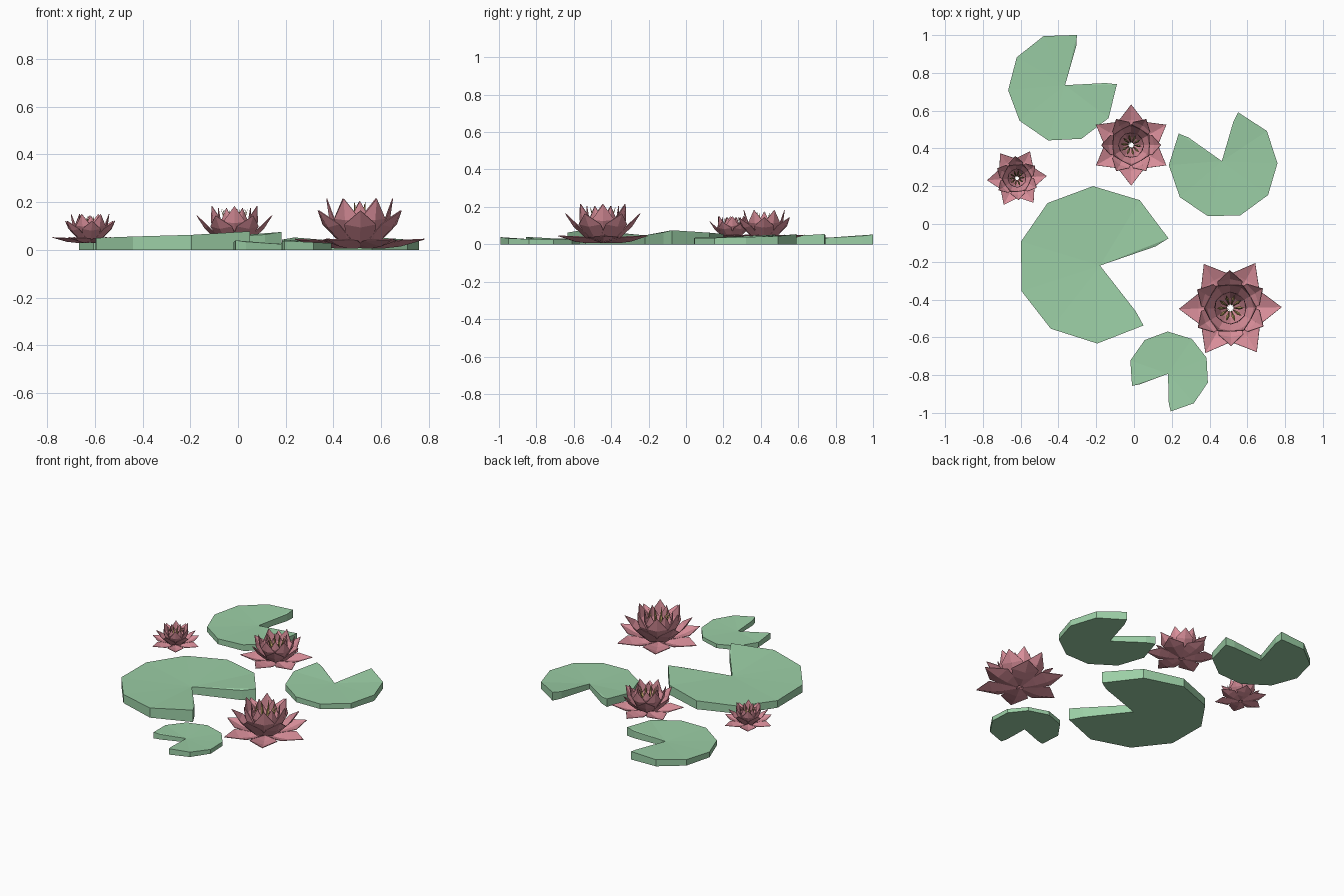
import bpy, bmesh, math
from mathutils import Vector

if "Cube" in bpy.data.objects:
    bpy.data.objects.remove(bpy.data.objects["Cube"])


def material(name, rgb):
    m = bpy.data.materials.new(name)
    m.diffuse_color = (*rgb, 1)
    m.use_nodes = True
    m.node_tree.nodes["Principled BSDF"].inputs["Base Color"].default_value = m.diffuse_color
    return m


GREEN = material("pad green", (0.33, 0.62, 0.38))
PINK = material("petal pink", (0.69, 0.27, 0.32))
GOLD = material("stamen gold", (0.60, 0.43, 0.16))


def finish(bm, name, mat):
    me = bpy.data.meshes.new(name)
    bm.to_mesh(me)
    bm.free()
    me.materials.append(mat)
    ob = bpy.data.objects.new(name, me)
    bpy.context.collection.objects.link(ob)
    return ob


# Lily pad outline: angle, radius, top height (notch lips curl up)
RIM = [(19, .31, .064), (21.7, .39, .075), (58.7, .405, .062), (95, .422, .055),
       (130, .432, .050), (163, .437, .047), (198, .437, .050), (232, .424, .056),
       (268, .413, .063), (306, .392, .078), (308, .306, .066)]


def pad(name, x, y, rot, s):
    bm = bmesh.new()
    pts = [(0, 0, .048)]
    for a, r, z in RIM:
        t = math.radians(a + rot)
        pts.append((r * math.cos(t), r * math.sin(t), z))
    top = [bm.verts.new((x + px * s, y + py * s, pz * s)) for px, py, pz in pts]
    low = [bm.verts.new((v.co.x, v.co.y, 0)) for v in top]
    n = len(top)
    for i in range(1, n - 1):
        bm.faces.new((top[0], top[i], top[i + 1]))
        bm.faces.new((low[0], low[i + 1], low[i]))
    for i in range(n):
        j = (i + 1) % n
        bm.faces.new((top[i], low[i], low[j], top[j]))
    finish(bm, name, GREEN)


pad("large_pad", -.18, -.22, 0, 1)
pad("back_pad", -.365, .735, 55, .7)
pad("right_pad", .465, .333, 125.7, .695)
pad("small_pad", .18, -.793, -107.5, .512)

# Petal rings: angle offset and profile of (radius, height, half width)
RINGS = [
    (0, [(.02, .008, .02), (.10, .008, .06), (.17, .016, .082), (.272, .045, 0)]),
    (30, [(.02, .01, .02), (.09, .035, .058), (.155, .095, .066), (.20, .165, 0)]),
    (0, [(.02, .012, .02), (.08, .05, .055), (.125, .125, .06), (.138, .215, 0)]),
    (30, [(.02, .02, .015), (.055, .06, .036), (.085, .13, .04), (.085, .205, 0)]),
]


def petal(bm, prof, ang, place):
    """Folded petal: a midrib with both edges cupped inward."""
    rows = []
    for i, (r, z, w) in enumerate(prof):
        a, b = prof[max(i - 1, 0)], prof[min(i + 1, 3)]
        d = Vector((b[0] - a[0], b[1] - a[1])).normalized()
        er, ez = r - d.y * w * .3, z + d.x * w * .3
        row = [place(r, 0, z, ang)] if w == 0 else [
            place(er, -w, ez, ang), place(r, 0, z, ang), place(er, w, ez, ang)]
        rows.append([bm.verts.new(p) for p in row])
    for a, b in zip(rows, rows[1:]):
        for k in range(2):
            if len(b) == 1:
                bm.faces.new((a[k], b[0], a[k + 1]))
            else:
                bm.faces.new((a[k], b[k], b[k + 1], a[k + 1]))


def flower(name, x, y, z0, rot, s):
    def place(r, t, z, ang):
        c, n = math.cos(math.radians(ang + rot)), math.sin(math.radians(ang + rot))
        return Vector((x + s * (r * c - t * n), y + s * (r * n + t * c), z0 + s * z))

    # Petals
    bm = bmesh.new()
    for off, prof in RINGS:
        for k in range(6):
            petal(bm, prof, off + 60 * k, place)
    bmesh.ops.reverse_faces(bm, faces=bm.faces)
    ob = finish(bm, name + "_petals", PINK)
    mod = ob.modifiers.new("thickness", 'SOLIDIFY')
    mod.thickness = .004 * s
    mod.offset = 0

    # Stamens: slender three-sided spikes leaning outward
    bm = bmesh.new()
    for k in range(10):
        a = 36 * k
        base = [(.012, -.004, .03), (.012, .004, .03)]
        mid = [(.05, -.009, .125), (.05, .009, .125), (.04, 0, .13)]
        tip = bm.verts.new(place(.072, 0, .2, a))
        root = bm.verts.new(place(.01, 0, .02, a))
        m = [bm.verts.new(place(*p, a)) for p in mid]
        for i in range(3):
            j = (i + 1) % 3
            bm.faces.new((m[i], m[j], tip))
            bm.faces.new((m[j], m[i], root))
    bmesh.ops.recalc_face_normals(bm, faces=bm.faces)
    finish(bm, name + "_stamens", GOLD)


flower("large_flower", .51, -.445, 0, 1, 1)
flower("middle_flower", -.015, .418, .014, 30, .79)
flower("small_flower", -.62, .243, .026, 4, .58)
